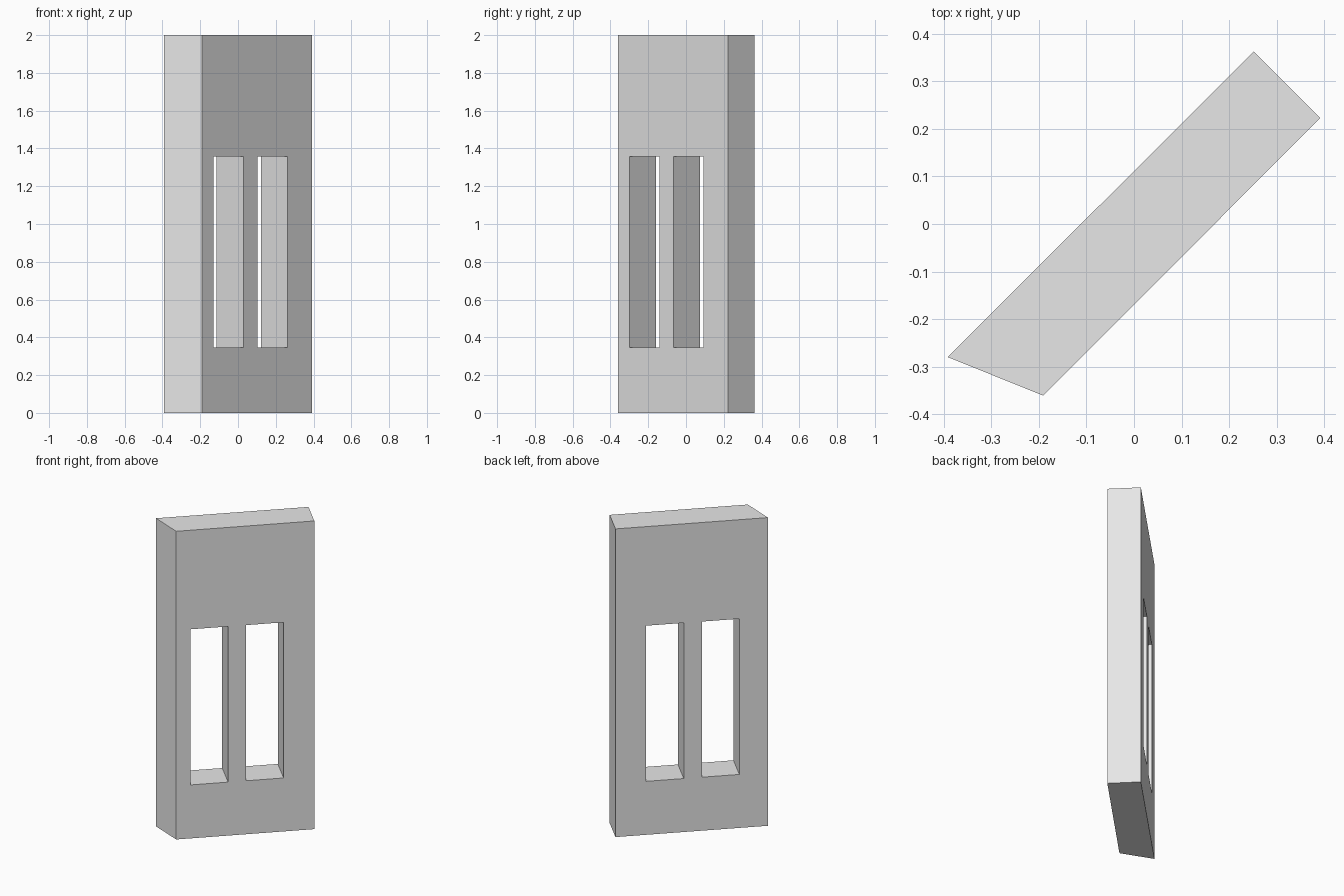
import bpy
import bmesh
from math import radians
from mathutils import Vector

old = bpy.data.objects.get("Cube")
if old:
    bpy.data.objects.remove(old, do_unlink=True)

# Material
grey = bpy.data.materials.new("plain_grey")
grey.use_nodes = True
grey.diffuse_color = (0.8, 0.8, 0.8, 1)
grey.node_tree.nodes["Principled BSDF"].inputs["Base Color"].default_value = (0.8, 0.8, 0.8, 1)

HEIGHT = 2.0
FOOTPRINT = [(-0.392, -0.28), (-0.191, -0.361), (0.392, 0.223), (0.252, 0.363)]
WINDOW_CENTRES = [(-0.122, -0.15), (0.1125, 0.0845)]
WINDOW_WIDTH = 0.224
SILL, HEAD = 0.347, 1.357

# Wall panel: footprint extruded upward
bm = bmesh.new()
base = bm.faces.new([bm.verts.new((x, y, 0)) for x, y in FOOTPRINT])
top = bmesh.ops.extrude_face_region(bm, geom=[base])["geom"]
bmesh.ops.translate(bm, vec=Vector((0, 0, HEIGHT)),
                    verts=[v for v in top if isinstance(v, bmesh.types.BMVert)])
bmesh.ops.recalc_face_normals(bm, faces=bm.faces[:])
mesh = bpy.data.meshes.new("wall_panel")
bm.to_mesh(mesh)
bm.free()
mesh.materials.append(grey)
wall = bpy.data.objects.new("wall_panel", mesh)
bpy.context.collection.objects.link(wall)

# Two tall window openings cut straight through
for i, (x, y) in enumerate(WINDOW_CENTRES, 1):
    bpy.ops.mesh.primitive_cube_add(size=1, location=(x, y, (SILL + HEAD) / 2),
                                    rotation=(0, 0, radians(45)))
    cutter = bpy.context.object
    cutter.name = f"window_cutter_{i}"
    cutter.scale = (WINDOW_WIDTH, 0.5, HEAD - SILL)
    cutter.data.materials.append(grey)
    cutter.hide_render = True
    cutter.hide_set(True)
    cutter.display_type = 'WIRE'
    cut = wall.modifiers.new(f"window_{i}", 'BOOLEAN')
    cut.operation = 'DIFFERENCE'
    cut.solver = 'EXACT'
    cut.object = cutter
